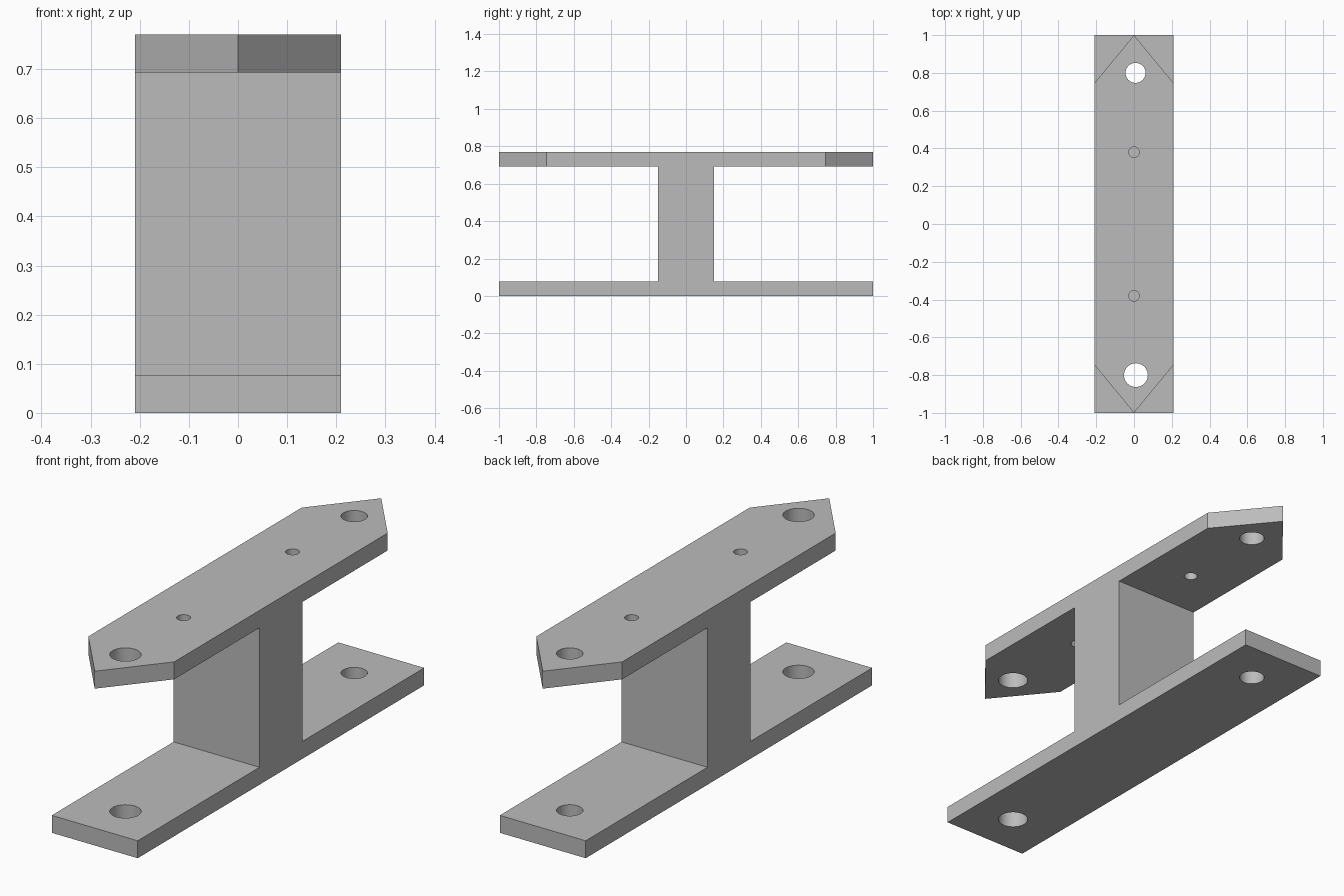
import bpy
import bmesh
from mathutils import Vector

cube = bpy.data.objects.get("Cube")
if cube:
    bpy.data.objects.remove(cube, do_unlink=True)

HALF_W, HALF_L, HEIGHT = 0.21, 1.0, 0.77
PLATE, WEB, SHOULDER = 0.077, 0.15, 0.745

grey = bpy.data.materials.new("plain grey")
grey.use_nodes = True
grey.diffuse_color = (0.5, 0.5, 0.5, 1)
grey.node_tree.nodes["Principled BSDF"].inputs["Base Color"].default_value = grey.diffuse_color


def prism(name, points, direction):
    """Extrude a closed outline along a direction."""
    bm = bmesh.new()
    face = bm.faces.new([bm.verts.new(p) for p in points])
    ext = bmesh.ops.extrude_face_region(bm, geom=[face])
    moved = [v for v in ext["geom"] if isinstance(v, bmesh.types.BMVert)]
    bmesh.ops.translate(bm, verts=moved, vec=Vector(direction))
    bmesh.ops.recalc_face_normals(bm, faces=bm.faces)
    mesh = bpy.data.meshes.new(name)
    bm.to_mesh(mesh)
    bm.free()
    mesh.materials.append(grey)
    obj = bpy.data.objects.new(name, mesh)
    bpy.context.collection.objects.link(obj)
    return obj


def cut(target, cutter):
    """Subtract a helper from the target, then remove the helper."""
    cutter.hide_render = True
    mod = target.modifiers.new("cut", 'BOOLEAN')
    mod.operation = 'DIFFERENCE'
    mod.solver = 'EXACT'
    mod.object = cutter
    bpy.context.view_layer.objects.active = target
    bpy.ops.object.modifier_apply(modifier=mod.name)
    bpy.data.objects.remove(cutter, do_unlink=True)


# I-shaped body: base plate, web and top plate in one profile
top = HEIGHT - PLATE
half = [(HALF_L, 0), (HALF_L, PLATE), (WEB, PLATE),
        (WEB, top), (HALF_L, top), (HALF_L, HEIGHT)]
outline = half + [(-y, z) for y, z in reversed(half)]
bracket = prism("i_beam_bracket", [(-HALF_W, y, z) for y, z in outline],
                (2 * HALF_W, 0, 0))

# Pointed ends of the top plate
for end in (-1, 1):
    for side in (-1, 1):
        slope = (HALF_L - SHOULDER) / HALF_W
        over = HALF_W * 1.5
        corner = [(0, end * HALF_L, top - 0.1),
                  (side * over, end * (HALF_L - slope * over), top - 0.1),
                  (side * over, end * (HALF_L + 0.1), top - 0.1),
                  (0, end * (HALF_L + 0.1), top - 0.1)]
        cut(bracket, prism("corner_cutter", corner, (0, 0, 0.3)))

# Bolt holes through both plates, pin holes through the top plate only
for x, y, radius, low in ((0.01, -0.8, 0.063, -0.1), (0.008, 0.8, 0.053, -0.1),
                          (0, -0.38, 0.028, 0.5), (0, 0.38, 0.028, 0.5)):
    bpy.ops.mesh.primitive_cylinder_add(vertices=48, radius=radius, depth=1 - low,
                                        location=(x, y, (1 + low) / 2))
    cut(bracket, bpy.context.object)

bpy.ops.object.select_all(action='DESELECT')
bracket.select_set(True)
bpy.context.view_layer.objects.active = bracket
bpy.ops.object.shade_smooth_by_angle(angle=0.5)
